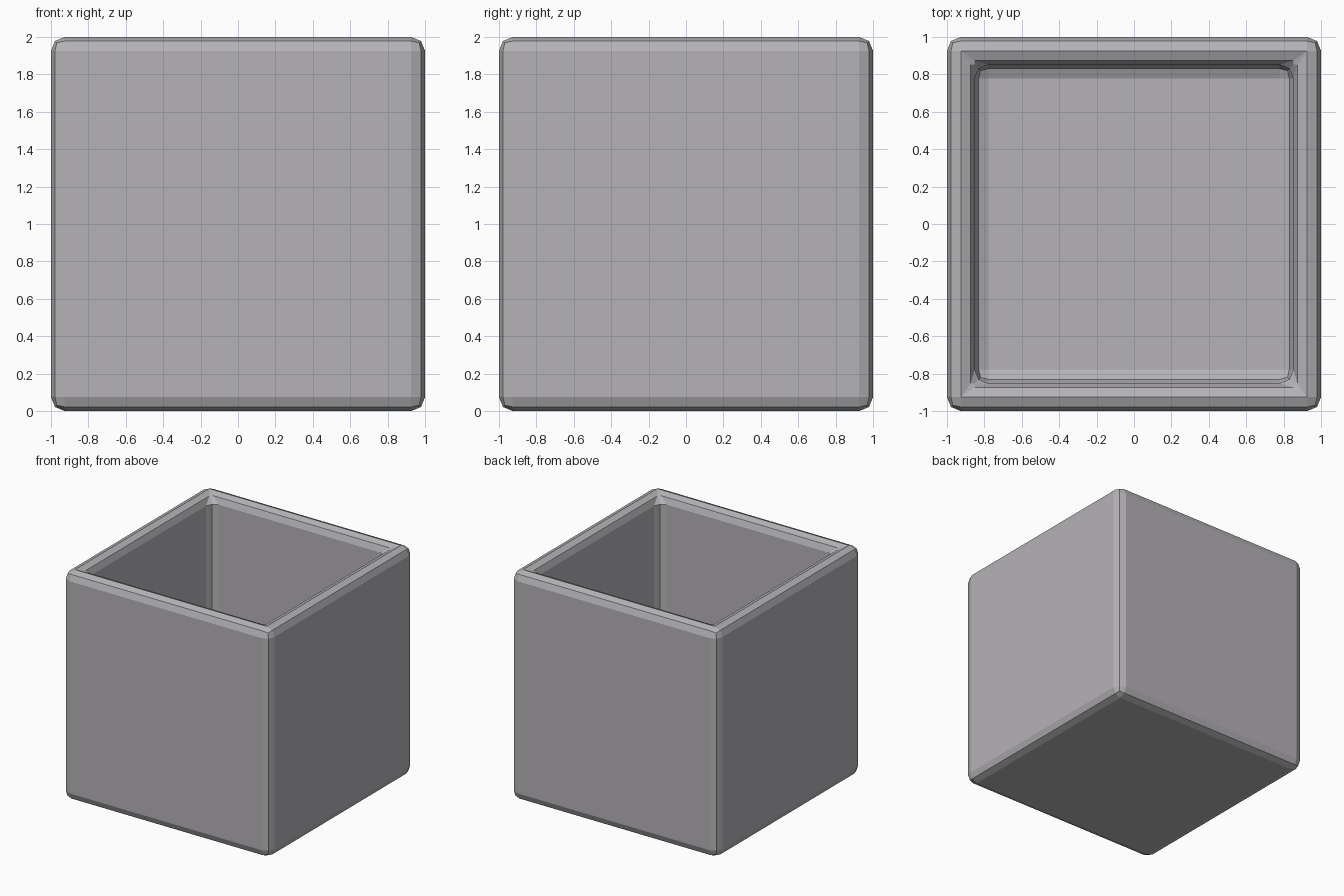
import bpy
import bmesh

if "Cube" in bpy.data.objects:
    bpy.data.objects.remove(bpy.data.objects["Cube"])

WALL = 0.148

# Open-topped cube shell
mesh = bpy.data.meshes.new("open_box")
bm = bmesh.new()
bmesh.ops.create_cube(bm, size=2)
bmesh.ops.translate(bm, verts=bm.verts, vec=(0, 0, 1))
top = max(bm.faces, key=lambda f: f.calc_center_median().z)
bmesh.ops.delete(bm, geom=[top], context='FACES_ONLY')
bm.to_mesh(mesh)
bm.free()

box = bpy.data.objects.new("open_box", mesh)
bpy.context.collection.objects.link(box)

# Dark grey surface
grey = bpy.data.materials.new("dark_grey")
grey.diffuse_color = (0.46, 0.448, 0.467, 1)
grey.use_nodes = True
grey.node_tree.nodes["Principled BSDF"].inputs["Base Color"].default_value = grey.diffuse_color
mesh.materials.append(grey)

# Wall and floor thickness, growing inwards
solid = box.modifiers.new("wall_thickness", 'SOLIDIFY')
solid.thickness = WALL
solid.offset = -1
solid.use_even_offset = True

# Rounded edges that meet in the middle of the rim
bevel = box.modifiers.new("rounded_edges", 'BEVEL')
bevel.width = WALL / 2
bevel.segments = 2
bevel.limit_method = 'ANGLE'
bevel.use_clamp_overlap = True
